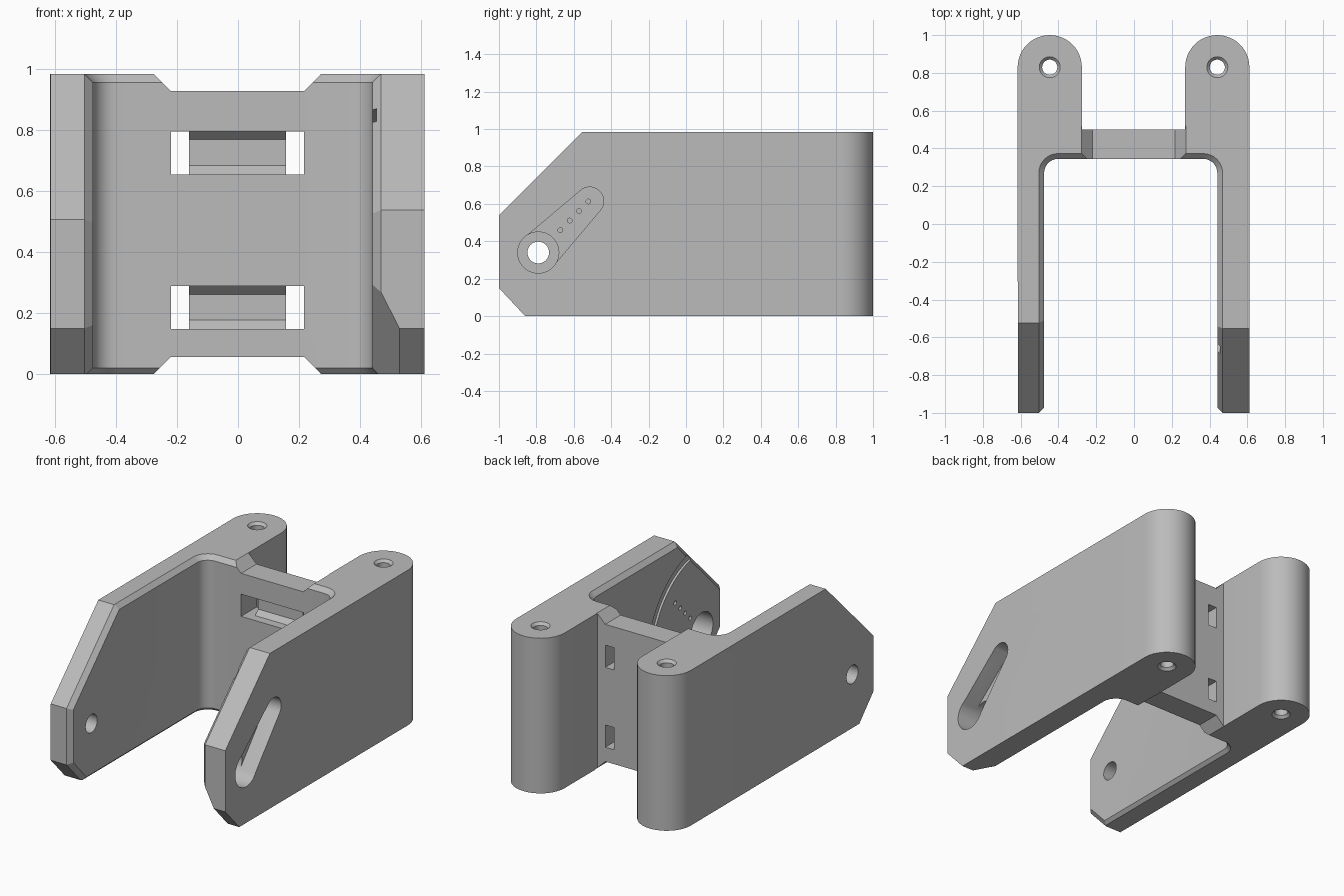
import bpy, bmesh
from math import sin, cos, pi, radians

cube = bpy.data.objects.get("Cube")
if cube:
    bpy.data.objects.remove(cube, do_unlink=True)

HEIGHT = 0.985
LEFT_WALL, RIGHT_WALL = -0.476, 0.441     # inner faces of the two arms
CHAMFER = 0.028
PIVOT = (-0.79, 0.34)                     # y, z
HORN_TIP = (-0.515, 0.615)


def add_object(name, bm):
    bmesh.ops.recalc_face_normals(bm, faces=bm.faces)
    mesh = bpy.data.meshes.new(name)
    bm.to_mesh(mesh)
    bm.free()
    obj = bpy.data.objects.new(name, mesh)
    bpy.context.collection.objects.link(obj)
    return obj


def loft(name, rings, closed=False):
    """Skin matching rings of points, capped unless the rings loop round."""
    bm = bmesh.new()
    loops = [[bm.verts.new(p) for p in ring] for ring in rings]
    pairs = list(zip(loops, loops[1:]))
    if closed:
        pairs.append((loops[-1], loops[0]))
    else:
        bm.faces.new(loops[0])
        bm.faces.new(loops[-1])
    for a, b in pairs:
        for i in range(len(a)):
            j = (i + 1) % len(a)
            bm.faces.new((a[i], a[j], b[j], b[i]))
    return add_object(name, bm)


def hull(name, points):
    bm = bmesh.new()
    for p in points:
        bm.verts.new(p)
    result = bmesh.ops.convex_hull(bm, input=bm.verts)
    spare = {g for g in result["geom_interior"] if isinstance(g, bmesh.types.BMVert)}
    bmesh.ops.delete(bm, geom=list(spare), context='VERTS')
    return add_object(name, bm)


def arc(cx, cy, r, start, end, n):
    angles = [radians(start + (end - start) * i / n) for i in range(n + 1)]
    return [(cx + r * cos(a), cy + r * sin(a)) for a in angles]


def circle(center, r, n=40):
    return arc(*center, r, 0, 360, n)[:-1]


def along_x(points, x):
    return [(x, y, z) for y, z in points]


def along_y(points, y):
    return [(x, y, z) for x, z in points]


def along_z(points, z):
    return [(x, y, z) for x, y in points]


def combine(body, cutter, operation='DIFFERENCE'):
    """Apply a boolean and throw the helper away."""
    cutter.hide_render = True
    mod = body.modifiers.new("cut", 'BOOLEAN')
    mod.operation, mod.solver, mod.object = operation, 'EXACT', cutter
    bpy.context.view_layer.objects.active = body
    bpy.ops.object.modifier_apply(modifier=mod.name)
    bpy.data.objects.remove(cutter, do_unlink=True)


# Plan outline: two arms ending in round lugs, joined by a web
outline = [(-0.615, -1.2)] + arc(-0.446, 0.83, 0.17, 180, 0, 24)
outline += [(-0.276, 0.5), (0.271, 0.5)]
outline += arc(0.441, 0.83, 0.17, 180, 0, 24) + [(0.611, -1.2)]
bracket = loft("clevis_bracket", [along_z(outline, 0), along_z(outline, HEIGHT)])


# Side outline: sloped top corner and cut bottom corner, inset near the inner faces
def side(inset, line):
    front = -1 + inset
    slope = line + 1.414 * inset
    return [(1.3, -0.1), (1.3, 1.1), (slope + 1.1, 1.1), (front, front - slope),
            (front, 0.15 + 0.4 * inset), (-1 + (0.25 + 1.47 * inset) / 1.07, -0.1)]


stations = [(-0.7, 0, -1.508), (LEFT_WALL - CHAMFER, 0, -1.508),
            (LEFT_WALL, CHAMFER, -1.508), (RIGHT_WALL, CHAMFER, -1.538),
            (RIGHT_WALL + CHAMFER, 0, -1.538), (0.7, 0, -1.538)]
combine(bracket, loft("side_trim", [along_x(side(d, c), x) for x, d, c in stations]),
        'INTERSECT')


# Space between the arms, with filleted corners and chamfered rims
def cavity(grow):
    r = 0.075
    left, right, back = LEFT_WALL + r, RIGHT_WALL - r, 0.345 - r
    return ([(LEFT_WALL - grow, -1.4)] + arc(left, back, r + grow, 180, 90, 8)
            + arc(right, back, r + grow, 90, 0, 8) + [(RIGHT_WALL + grow, -1.4)])


levels = [(-0.02, 0.04), (0.02, 0), (HEIGHT - CHAMFER, 0), (HEIGHT + 0.02, CHAMFER + 0.02)]
combine(bracket, loft("cavity", [along_z(cavity(g), z) for z, g in levels]))

# Dips in the top and bottom of the web
for edge, floor, out in ((HEIGHT, 0.928, 1), (0, 0.057, -1)):
    rim = abs(edge - floor)
    dip = [(-0.22, floor), (0.217, floor), (0.217 + rim, edge), (0.217 + rim, edge + out * 0.1),
           (-0.22 - rim, edge + out * 0.1), (-0.22 - rim, edge)]
    # keep the dip between the lugs and ahead of them
    combine(bracket, loft("dip", [along_y(dip, 0.3), along_y(dip, 0.52)]))

# Strap windows: an opening at each side with a hollowed bar between
for base in (0.148, 0.655):
    top = base + 0.141
    for x0, x1 in ((-0.22, -0.16), (0.157, 0.217)):
        box = [(x0, base), (x1, base), (x1, top), (x0, top)]
        combine(bracket, loft("window", [along_y(box, 0.2), along_y(box, 0.6)]))
    mouth = [(-0.165, base), (0.162, base), (0.162, top), (-0.165, top)]
    deep = [(x, z + (0.03 if z == base else -0.027)) for x, z in mouth]
    combine(bracket, loft("strap_bed", [along_y(mouth, 0.3), along_y(mouth, 0.4),
                                        along_y(deep, 0.43)]))

# Lug holes with countersunk ends
for x in (-0.446, 0.441):
    steps = [(-0.02, 0.075), (0.016, 0.04), (HEIGHT - 0.016, 0.04), (HEIGHT + 0.02, 0.075)]
    combine(bracket, loft("lug_hole", [along_z(circle((x, 0.83), r), z) for z, r in steps]))


# Pivot holes, lever pocket and its screw holes
def bore(center, r, x0, x1, n=40):
    ring = circle(center, r, n)
    combine(bracket, loft("bore", [along_x(ring, x0), along_x(ring, x1)]))


bore(PIVOT, 0.058, -0.8, -0.3)
pocket = circle(PIVOT, 0.108) + circle(HORN_TIP, 0.075)
combine(bracket, hull("lever_pocket", along_x(pocket, 0.505) + along_x(pocket, 0.8)))
bore(PIVOT, 0.11, 0.3, 0.8)
for i in range(4):
    bore((-0.672 + 0.05 * i, 0.46 + 0.051 * i), 0.013, 0.3, 0.6, 12)

# Shallow arc groove round the pivot on the inner face
small, large = circle(PIVOT, 0.5, 96), circle(PIVOT, 0.55, 96)
combine(bracket, loft("groove", [along_x(small, 0.4), along_x(large, 0.4),
                                 along_x(large, 0.455), along_x(small, 0.455)], True))

# Relief on the lower front corner of the slotted arm
wedge = []
for k in (-1, 2):
    for x, u in ((0.38, 0.2), (0.605, -0.1), (0.38, -0.1)):
        wedge.append((x, -1 + 0.14 * k + 0.73 * u, 0.15 - 0.15 * k + 0.68 * u))
combine(bracket, hull("corner_relief", wedge))

# Colour and shading
grey = bpy.data.materials.new("light_grey")
grey.use_nodes = True
colour = (0.5, 0.5, 0.5, 1)
grey.diffuse_color = colour
grey.node_tree.nodes["Principled BSDF"].inputs["Base Color"].default_value = colour
bracket.data.materials.clear()
bracket.data.materials.append(grey)
for face in bracket.data.polygons:
    face.material_index = 0
bpy.ops.object.select_all(action='DESELECT')
bracket.select_set(True)
bpy.context.view_layer.objects.active = bracket
bpy.ops.object.shade_smooth_by_angle(angle=radians(25))
